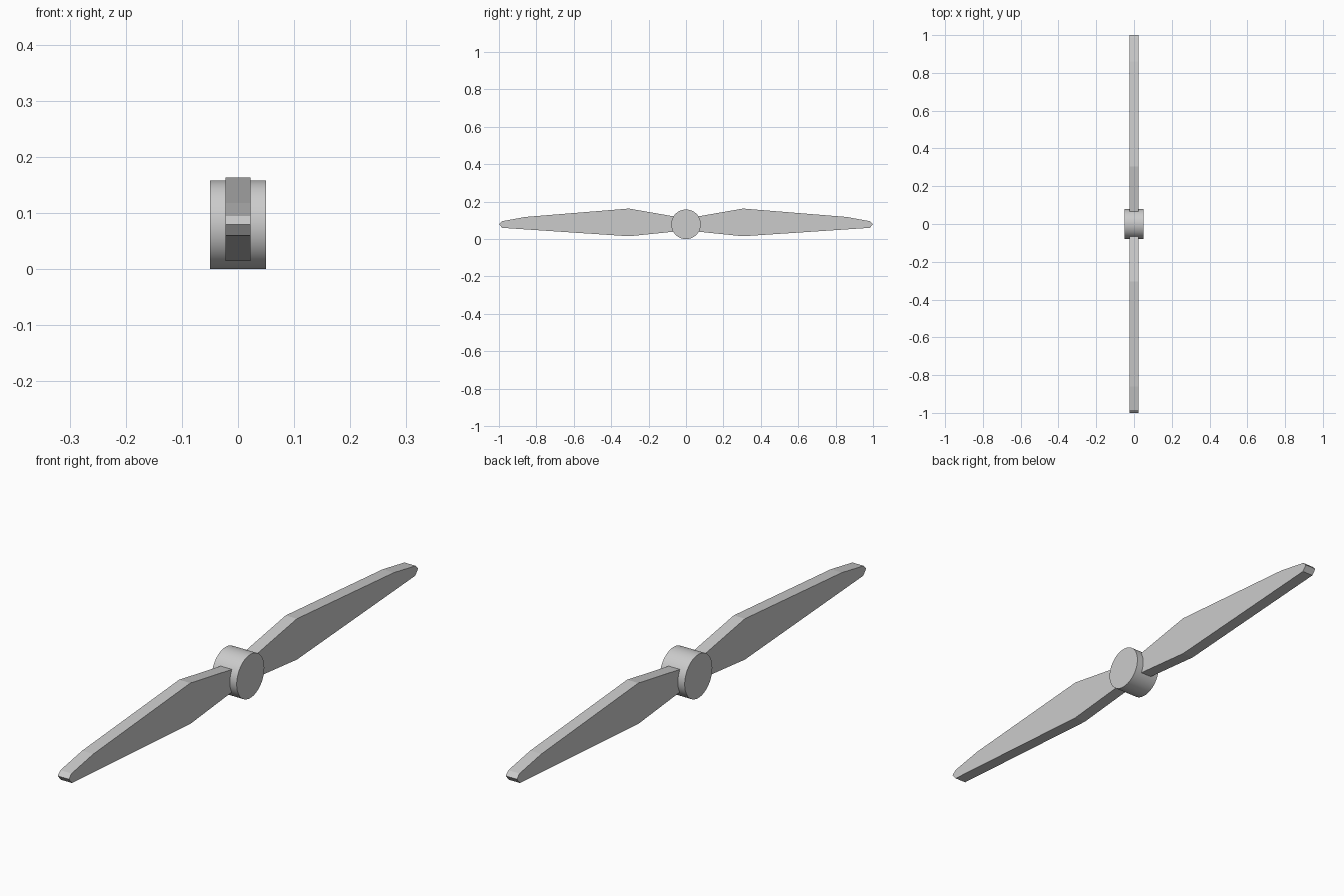
import bpy
import bmesh
from math import radians

cube = bpy.data.objects.get("Cube")
if cube:
    bpy.data.objects.remove(cube, do_unlink=True)

HUB_RADIUS = 0.079
AXIS_Z = 0.079

grey = bpy.data.materials.new("light grey")
grey.use_nodes = True
colour = (0.6, 0.6, 0.6, 1)
grey.diffuse_color = colour
grey.node_tree.nodes["Principled BSDF"].inputs["Base Color"].default_value = colour

# Blade outline as (distance from hub axis, height)
OUTLINE = [(0.03, 0.115), (0.305, 0.163), (0.86, 0.118), (0.985, 0.095),
           (1.0, 0.08), (0.983, 0.06), (0.305, 0.015), (0.03, 0.043)]


def make_blade(name, side):
    """Extrude the outline across the blade thickness, to front or back."""
    bm = bmesh.new()
    verts = [bm.verts.new((-0.0225, side * y, z)) for y, z in OUTLINE]
    face = bm.faces.new(verts)
    grown = bmesh.ops.extrude_face_region(bm, geom=[face])["geom"]
    moved = [v for v in grown if isinstance(v, bmesh.types.BMVert)]
    bmesh.ops.translate(bm, verts=moved, vec=(0.045, 0, 0))
    bmesh.ops.recalc_face_normals(bm, faces=bm.faces)
    mesh = bpy.data.meshes.new(name)
    bm.to_mesh(mesh)
    bm.free()
    mesh.materials.append(grey)
    blade = bpy.data.objects.new(name, mesh)
    bpy.context.collection.objects.link(blade)


make_blade("front_blade", -1)
make_blade("back_blade", 1)

# Round hub lying along x
bpy.ops.mesh.primitive_cylinder_add(vertices=64, radius=HUB_RADIUS, depth=0.1,
                                    location=(0, 0, AXIS_Z),
                                    rotation=(0, radians(90), 0))
hub = bpy.context.object
hub.name = "hub"
hub.data.materials.append(grey)
bpy.ops.object.shade_smooth_by_angle(angle=radians(30))
